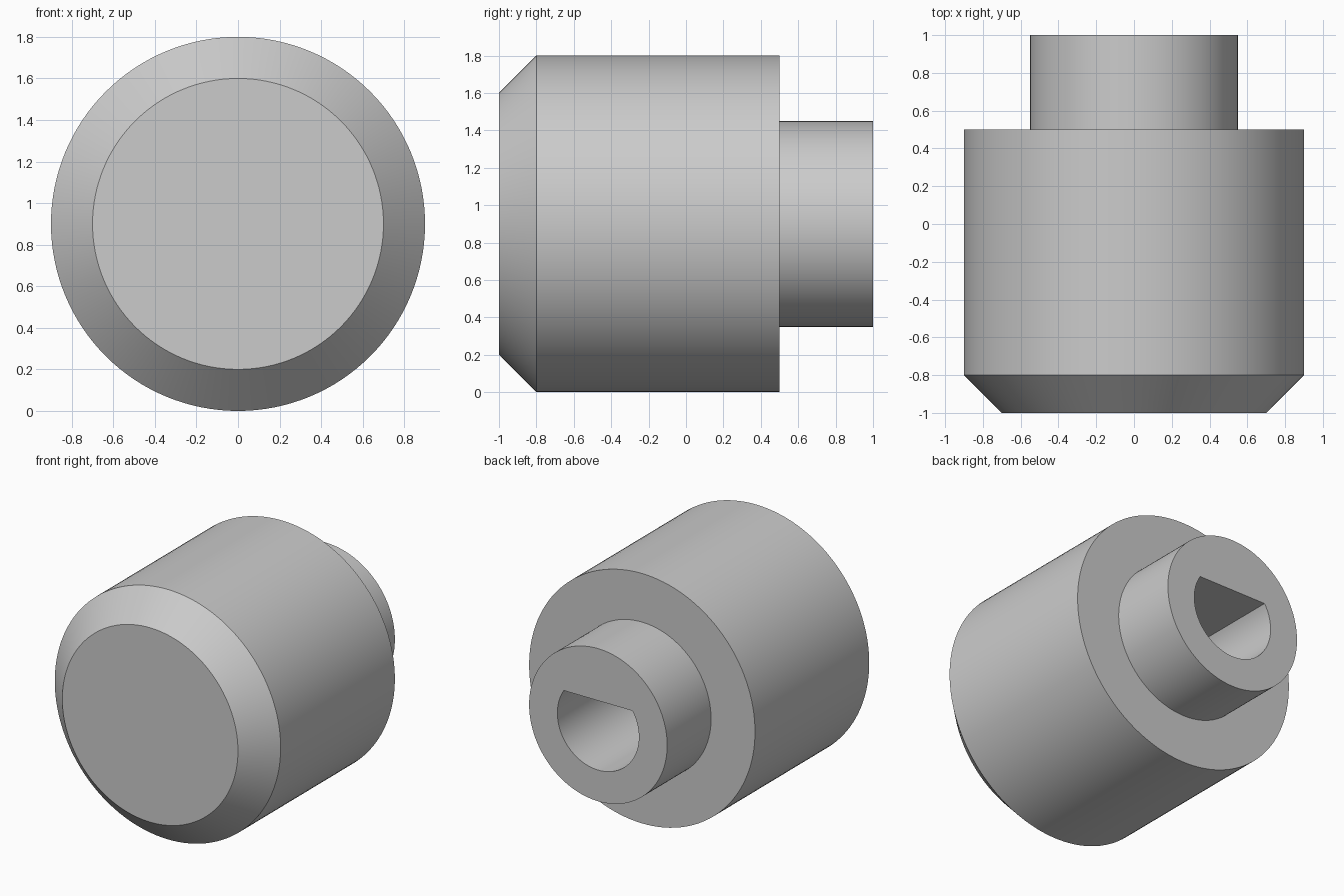
import bpy, bmesh
from math import radians, pi, sin, cos, asin
from mathutils import Vector

cube = bpy.data.objects.get("Cube")
if cube:
    bpy.data.objects.remove(cube, do_unlink=True)

SEGMENTS = 128
AXIS_Z = 0.9          # height of the turning axis
BORE_RADIUS = 0.325
BORE_FLAT = 0.175     # height of the flat above the axis
BORE_DEPTH = 1.2

grey = bpy.data.materials.new("light grey")
grey.use_nodes = True
colour = (0.6, 0.6, 0.6, 1)
grey.diffuse_color = colour
grey.node_tree.nodes["Principled BSDF"].inputs["Base Color"].default_value = colour


def make_object(name, bm):
    bmesh.ops.recalc_face_normals(bm, faces=bm.faces[:])
    mesh = bpy.data.meshes.new(name)
    bm.to_mesh(mesh)
    bm.free()
    mesh.materials.append(grey)
    obj = bpy.data.objects.new(name, mesh)
    bpy.context.collection.objects.link(obj)
    return obj


# Knob body: chamfered front, wide barrel, narrow rear boss
profile = [(0.7, -1), (0.9, -0.8), (0.9, 0.5), (0.55, 0.5), (0.55, 1)]
bm = bmesh.new()
rings = []
for radius, y in profile:
    angles = [2 * pi * i / SEGMENTS for i in range(SEGMENTS)]
    rings.append([bm.verts.new((radius * cos(a), y, AXIS_Z + radius * sin(a))) for a in angles])
for near, far in zip(rings, rings[1:]):
    for i in range(SEGMENTS):
        j = (i + 1) % SEGMENTS
        bm.faces.new((near[i], near[j], far[j], far[i]))
bm.faces.new(rings[0])
bm.faces.new(rings[-1])
knob = make_object("knob_body", bm)

# D-shaped bore cutter, flat side up
start = pi - asin(BORE_FLAT / BORE_RADIUS)
sweep = 3 * pi - 2 * start
steps = 80
bm = bmesh.new()
outline = []
for i in range(steps + 1):
    a = start + sweep * i / steps
    outline.append(bm.verts.new((BORE_RADIUS * cos(a), 1 - BORE_DEPTH,
                                 AXIS_Z + BORE_RADIUS * sin(a))))
face = bm.faces.new(outline)
extruded = bmesh.ops.extrude_face_region(bm, geom=[face], use_keep_orig=True)
moved = [g for g in extruded["geom"] if isinstance(g, bmesh.types.BMVert)]
bmesh.ops.translate(bm, verts=moved, vec=Vector((0, BORE_DEPTH + 0.2, 0)))
cutter = make_object("bore_cutter", bm)
cutter.hide_render = True

# Cut the bore, then remove the cutter
bore = knob.modifiers.new("bore", "BOOLEAN")
bore.operation = "DIFFERENCE"
bore.solver = "EXACT"
bore.object = cutter
bpy.ops.object.select_all(action="DESELECT")
knob.select_set(True)
bpy.context.view_layer.objects.active = knob
bpy.ops.object.modifier_apply(modifier=bore.name)
bpy.data.objects.remove(cutter, do_unlink=True)

bpy.ops.object.shade_smooth_by_angle(angle=radians(30))
